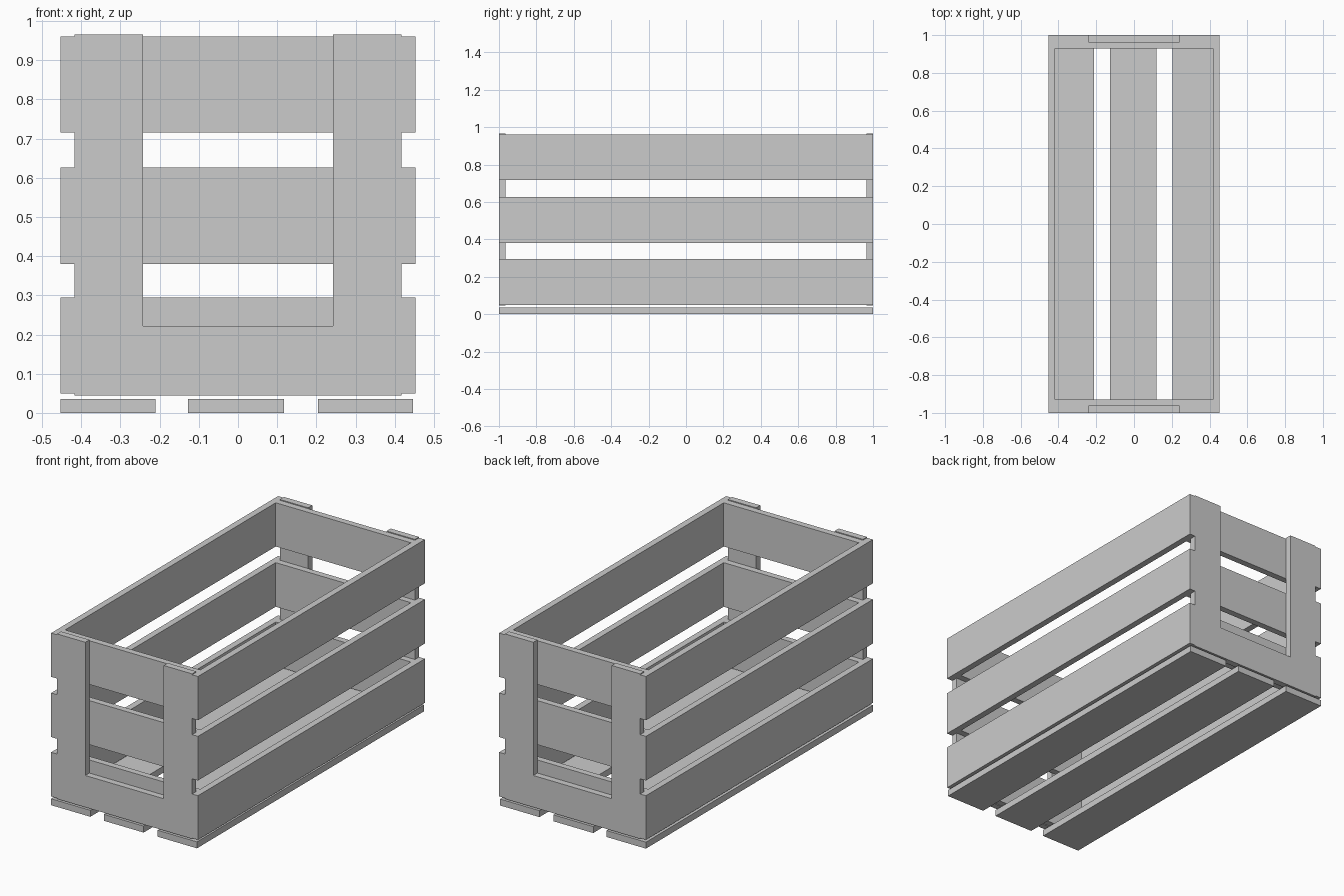
import bpy, bmesh

if "Cube" in bpy.data.objects:
    bpy.data.objects.remove(bpy.data.objects["Cube"])


def board(name, x, y, z):
    """Box spanning the given (min, max) ranges."""
    bm = bmesh.new()
    bmesh.ops.create_cube(bm, size=1)
    for v in bm.verts:
        v.co = [r[0] if c < 0 else r[1] for c, r in zip(v.co, (x, y, z))]
    return finish(name, bm)


def finish(name, bm):
    bmesh.ops.recalc_face_normals(bm, faces=bm.faces)
    mesh = bpy.data.meshes.new(name)
    bm.to_mesh(mesh)
    bm.free()
    obj = bpy.data.objects.new(name, mesh)
    bpy.context.collection.objects.link(obj)
    return obj


def end_frame(name, y0, y1):
    """U-shaped end brace: half outline mirrored in x, extruded along y."""
    half = [(0.417, 0.045), (0.417, 0.965), (0.242, 0.965), (0.242, 0.222)]
    outline = half + [(-x, z) for x, z in reversed(half)]
    bm = bmesh.new()
    face = bm.faces.new([bm.verts.new((x, y0, z)) for x, z in outline])
    ext = bmesh.ops.extrude_face_region(bm, geom=[face])
    verts = [g for g in ext["geom"] if isinstance(g, bmesh.types.BMVert)]
    bmesh.ops.translate(bm, verts=verts, vec=(0, y1 - y0, 0))
    return finish(name, bm)


# Floor slats
for i, x in enumerate([(-0.453, -0.211), (-0.128, 0.118), (0.204, 0.447)]):
    board(f"floor_slat_{i + 1}", x, (-1, 1), (0, 0.036))

# Three levels of side and end slats
for i, z in enumerate([(0.049, 0.295), (0.380, 0.626), (0.716, 0.960)]):
    board(f"left_slat_{i + 1}", (-0.453, -0.417), (-1, 1), z)
    board(f"right_slat_{i + 1}", (0.417, 0.453), (-1, 1), z)
    board(f"front_slat_{i + 1}", (-0.417, 0.417), (-0.964, -0.928), z)
    board(f"back_slat_{i + 1}", (-0.417, 0.417), (0.928, 0.964), z)

# U-shaped end braces
end_frame("front_brace", -1, -0.964)
end_frame("back_brace", 0.964, 1)
